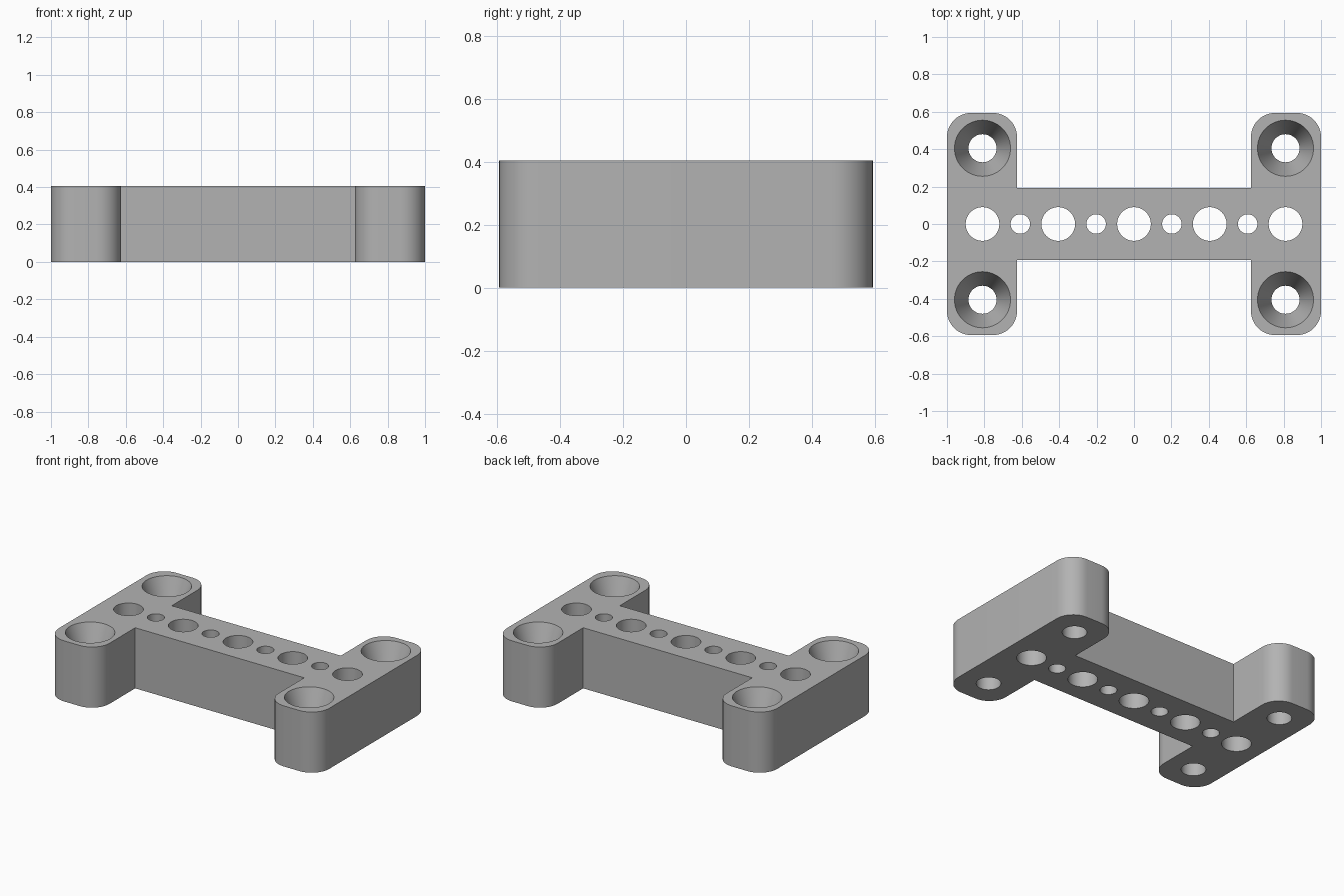
import bpy, bmesh, math

if "Cube" in bpy.data.objects:
    bpy.data.objects.remove(bpy.data.objects["Cube"], do_unlink=True)

H = 0.405            # plate thickness
HALF_Y = 0.594       # half length of the end legs
BAR_Y = 0.193        # half width of the crossbar
LEG_X = 0.625        # inner face of the legs
R = 0.13             # outer corner radius
PITCH = 0.2025       # hole spacing

mat = bpy.data.materials.new("Plain grey")
mat.use_nodes = True
grey = (0.45, 0.45, 0.45, 1)
mat.diffuse_color = grey
mat.node_tree.nodes["Principled BSDF"].inputs["Base Color"].default_value = grey


def mesh_object(name, bm):
    bmesh.ops.recalc_face_normals(bm, faces=bm.faces)
    mesh = bpy.data.meshes.new(name)
    bm.to_mesh(mesh)
    bm.free()
    mesh.materials.append(mat)
    obj = bpy.data.objects.new(name, mesh)
    bpy.context.collection.objects.link(obj)
    return obj


def quarter(sx, sy, steps=12):
    """Rounded leg end in one quadrant, from the inner notch to the outer side."""
    pts = [(LEG_X, BAR_Y)]
    for cx, start in ((LEG_X + R, math.pi), (1 - R, math.pi / 2)):
        for i in range(steps + 1):
            a = start - i / steps * math.pi / 2
            pts.append((cx + R * math.cos(a), HALF_Y - R + R * math.sin(a)))
    return [(sx * x, sy * y) for x, y in pts]


# H-shaped plate
outline = (quarter(1, 1) + quarter(1, -1)[::-1]
           + quarter(-1, -1) + quarter(-1, 1)[::-1])
bm = bmesh.new()
base = bm.faces.new([bm.verts.new((x, y, 0)) for x, y in outline])
top = bmesh.ops.extrude_face_region(bm, geom=[base])["geom"]
bmesh.ops.translate(bm, vec=(0, 0, H),
                    verts=[v for v in top if isinstance(v, bmesh.types.BMVert)])
plate = mesh_object("mounting_plate", bm)


# Drills: stacks of rings given as (radius, height)
def drill(bm, x, y, profile, n=64):
    rings = [[bm.verts.new((x + r * math.cos(math.tau * i / n),
                            y + r * math.sin(math.tau * i / n), z))
              for i in range(n)] for r, z in profile]
    for a, b in zip(rings, rings[1:]):
        for i in range(n):
            j = (i + 1) % n
            bm.faces.new((a[i], a[j], b[j], b[i]))
    bm.faces.new(rings[0][::-1])
    bm.faces.new(rings[-1])


bm = bmesh.new()
LOW, HIGH = -0.1, H + 0.1
for k in range(-4, 5):                       # row along the crossbar
    r = 0.09 if k % 2 == 0 else 0.052
    drill(bm, k * PITCH, 0, [(r, LOW), (r, HIGH)])
for sx in (-1, 1):                           # countersunk screw holes
    for sy in (-1, 1):
        drill(bm, sx * 4 * PITCH, sy * 2 * PITCH,
              [(0.075, LOW), (0.075, H / 2), (0.15, H), (0.15, HIGH)])
drills = mesh_object("hole_cutter", bm)
drills.hide_render = True

cut = plate.modifiers.new("Holes", "BOOLEAN")
cut.operation = "DIFFERENCE"
cut.solver = "EXACT"
cut.object = drills
bpy.context.view_layer.objects.active = plate
plate.select_set(True)
drills.select_set(False)
bpy.ops.object.modifier_apply(modifier=cut.name)
bpy.data.objects.remove(drills, do_unlink=True)

# Smooth curved walls, crisp rims
bpy.ops.object.shade_smooth_by_angle(angle=math.radians(15))
